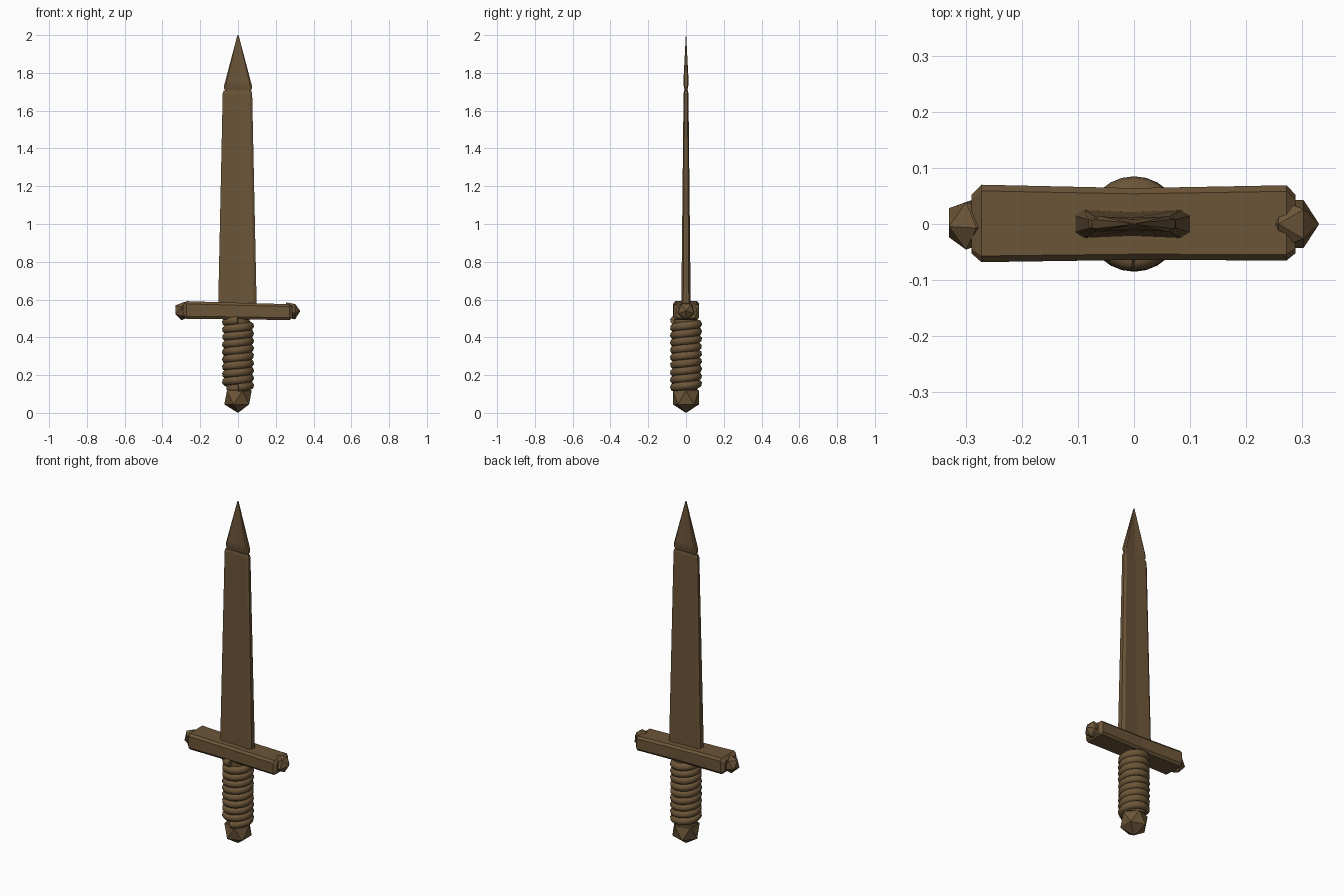
import bpy, bmesh
from math import sin, cos, pi, radians
from mathutils import Matrix, Vector

if "Cube" in bpy.data.objects:
    bpy.data.objects.remove(bpy.data.objects["Cube"])

BROWN = (0.15, 0.092, 0.04, 1)
mat = bpy.data.materials.new("dark_brown")
mat.use_nodes = True
mat.diffuse_color = BROWN
mat.node_tree.nodes["Principled BSDF"].inputs["Base Color"].default_value = BROWN


def finish(name, bm):
    bmesh.ops.recalc_face_normals(bm, faces=bm.faces)
    mesh = bpy.data.meshes.new(name)
    bm.to_mesh(mesh)
    bm.free()
    mesh.materials.append(mat)
    obj = bpy.data.objects.new(name, mesh)
    bpy.context.collection.objects.link(obj)
    return obj


def loft(name, sections, place, cut, waist):
    """Skin chamfered rectangles: (position, half width, half thickness, centre)."""
    bm = bmesh.new()
    rings = []
    for pos, w, t, mid in sections:
        cw, ct = w * cut[0], t * cut[1]
        half = [(w, -t + ct), (w, t - ct), (w - cw, t), (0, t * waist), (cw - w, t)]
        outline = half + [(-u, -v) for u, v in half]
        rings.append([bm.verts.new(place(pos, mid + u, v)) for u, v in outline])
    for a, b in zip(rings, rings[1:]):
        for i in range(len(a)):
            j = (i + 1) % len(a)
            bm.faces.new((a[i], a[j], b[j], b[i]))
    bm.faces.new(rings[0])
    bm.faces.new(rings[-1])
    return finish(name, bm)


def gem(name, centre, radius, aim_from, aim_to):
    """Icosahedron turned so that one of its directions points a given way."""
    bm = bmesh.new()
    turn = Vector(aim_from).rotation_difference(Vector(aim_to)).to_matrix().to_4x4()
    bmesh.ops.create_icosphere(bm, subdivisions=1, radius=radius,
                               matrix=Matrix.Translation(centre) @ turn)
    return finish(name, bm)


# Blade and separate pointed tip
upright = lambda pos, u, v: (u, v, pos)
loft("blade", [(0.56, 0.102, 0.025, -0.003), (1.69, 0.078, 0.013, -0.003),
               (1.706, 0.073, 0.010, -0.003)], upright, (0.16, 0.4), 0.85)
loft("blade_tip", [(1.70, 0.060, 0.005, 0), (1.716, 0.073, 0.009, 0),
                   (1.73, 0.074, 0.012, 0), (1.75, 0.069, 0.014, 0),
                   (2.0, 0.003, 0.001, 0)], upright, (0.12, 0.4), 0.6)

# Crossguard, slightly waisted and lower on the left
lengthwise = lambda pos, u, v: (pos, u, v + 0.539 - 0.02 * pos)
loft("crossguard", [(-0.29, 0.052, 0.030, 0), (-0.272, 0.069, 0.047, 0.001),
                    (0, 0.064, 0.044, 0), (0.272, 0.067, 0.042, 0.002),
                    (0.288, 0.052, 0.030, 0)], lengthwise, (0.16, 0.3), 1)

# End gems and pommel
face_dir = (Vector((0, 0, -1)) + Vector((0.724, -0.526, -0.447))
            + Vector((-0.276, -0.851, -0.447))).normalized()
gem("guard_gem_left", (0.28, 0, 0.54), 0.05, (0, 0, 1), (1, 0, 0))
gem("guard_gem_right", (-0.29, 0, 0.54), 0.05, face_dir, (-1, 0, 0))
gem("pommel", (0, 0, 0.081), 0.081, (0, 0, 1), (0, 0, 1))

# Grip core
bm = bmesh.new()
bmesh.ops.create_cone(bm, cap_ends=True, segments=24, radius1=0.062, radius2=0.062,
                      depth=0.38, matrix=Matrix.Translation((0, 0, 0.31)))
finish("grip_core", bm)

# Grip wrap: a cord wound in a helix
TURNS, STEPS = 9, 24
curve = bpy.data.curves.new("grip_wrap", "CURVE")
curve.dimensions = "3D"
curve.bevel_depth = 0.023
curve.bevel_resolution = 2
curve.use_fill_caps = True
spline = curve.splines.new("POLY")
count = TURNS * STEPS
spline.points.add(count)
for i, p in enumerate(spline.points):
    a = radians(-90) + 2 * pi * i / STEPS
    p.co = (0.062 * cos(a), 0.062 * sin(a), 0.135 + 0.355 * i / count, 1)
curve.materials.append(mat)
wrap = bpy.data.objects.new("grip_wrap", curve)
bpy.context.collection.objects.link(wrap)
bpy.ops.object.select_all(action="DESELECT")
wrap.select_set(True)
bpy.context.view_layer.objects.active = wrap
bpy.ops.object.convert(target="MESH")
bpy.ops.object.shade_smooth_by_angle(angle=radians(50))
